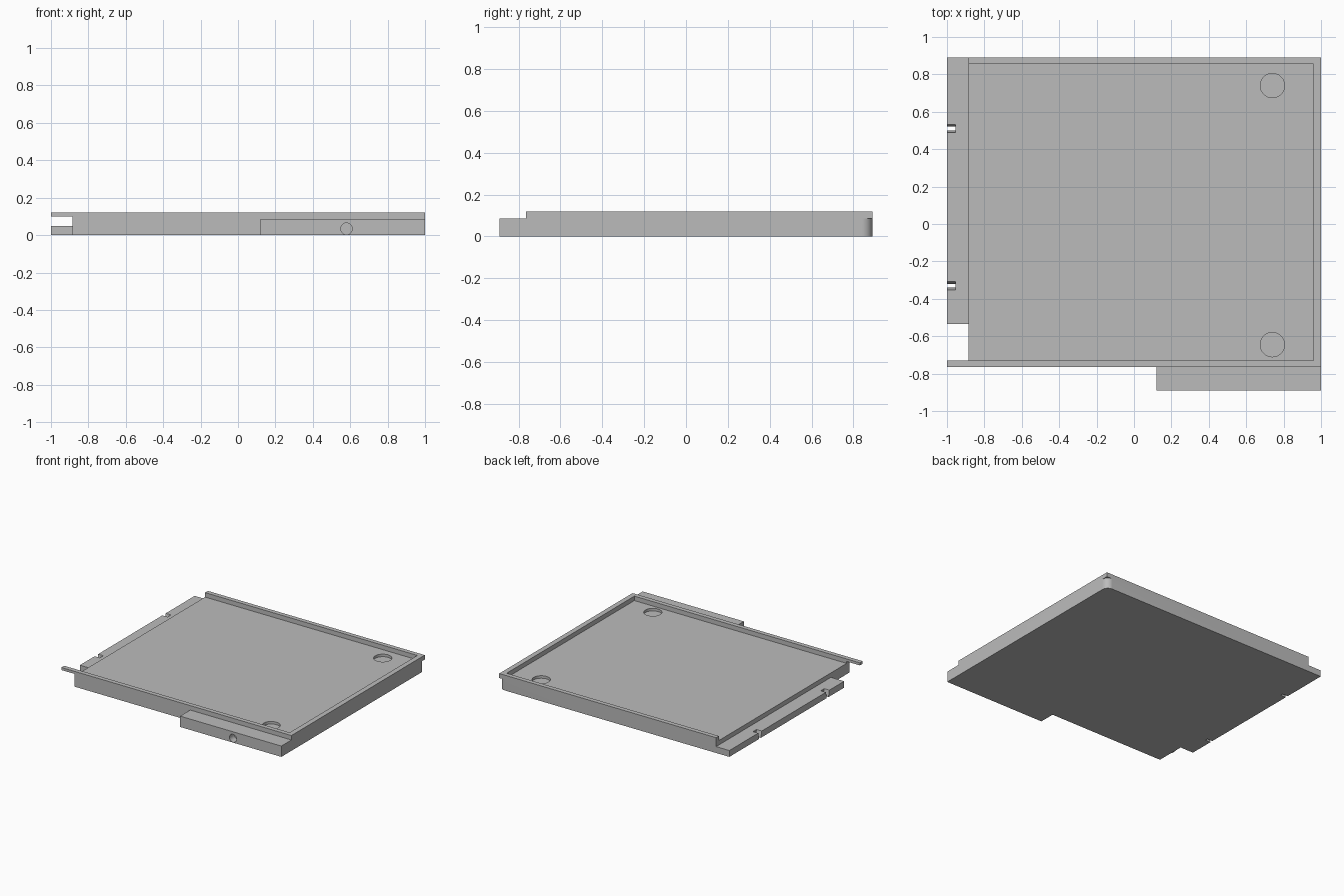
import bpy
import bmesh
from math import cos, sin, pi, radians
from mathutils import Matrix

cube = bpy.data.objects.get("Cube")
if cube:
    bpy.data.objects.remove(cube, do_unlink=True)

grey = bpy.data.materials.new("plain grey")
grey.use_nodes = True
colour = (0.5, 0.5, 0.5, 1)
grey.diffuse_color = colour
grey.node_tree.nodes["Principled BSDF"].inputs["Base Color"].default_value = colour

# Main levels and plan limits
LEFT, WALL, RIGHT = -1.0, -0.885, 1.0
FRONT, RAIL, BACK = -0.89, -0.765, 0.89
FLOOR, TOP, LEDGE = 0.085, 0.12, 0.05


def finish(name, bm):
    bmesh.ops.recalc_face_normals(bm, faces=bm.faces)
    mesh = bpy.data.meshes.new(name)
    bm.to_mesh(mesh)
    bm.free()
    mesh.materials.append(grey)
    obj = bpy.data.objects.new(name, mesh)
    bpy.context.collection.objects.link(obj)
    return obj


def prism(name, outline, z0, z1):
    """Extrude a plan outline between two heights."""
    bm = bmesh.new()
    face = bm.faces.new([bm.verts.new((x, y, z0)) for x, y in outline])
    out = bmesh.ops.extrude_face_region(bm, geom=[face])
    verts = [v for v in out["geom"] if isinstance(v, bmesh.types.BMVert)]
    bmesh.ops.translate(bm, verts=verts, vec=(0, 0, z1 - z0))
    return finish(name, bm)


def box(name, x0, x1, y0, y1, z0, z1):
    return prism(name, [(x0, y0), (x1, y0), (x1, y1), (x0, y1)], z0, z1)


def cylinder(name, radius, depth, centre, axis="Z"):
    bm = bmesh.new()
    turn = Matrix.Rotation(pi / 2, 4, "X") if axis == "Y" else Matrix()
    bmesh.ops.create_cone(bm, cap_ends=True, segments=48, radius1=radius,
                          radius2=radius, depth=depth,
                          matrix=Matrix.Translation(centre) @ turn)
    return finish(name, bm)


def combine(target, tool, operation):
    mod = target.modifiers.new(operation, "BOOLEAN")
    mod.operation, mod.object, mod.solver = operation, tool, "EXACT"
    bpy.context.view_layer.objects.active = target
    bpy.ops.object.modifier_apply(modifier=mod.name)
    bpy.data.objects.remove(tool, do_unlink=True)


# Base slab with one rounded back corner
r = 0.05
corner = [(RIGHT - r + r * cos(a), BACK - r + r * sin(a))
          for a in (pi / 2 * i / 12 for i in range(13))]
tray = prism("tray", [(WALL, RAIL), (RIGHT, RAIL)] + corner + [(WALL, BACK)], 0, FLOOR)

# Raised rim on three sides, open on the left
rim = prism("rim", [(WALL, RAIL), (RIGHT, RAIL), (RIGHT, BACK), (WALL, BACK),
                    (WALL, 0.855), (0.96, 0.855), (0.96, -0.73), (WALL, -0.73)],
            FLOOR, TOP)
combine(tray, rim, "UNION")

# Front rail arm, low left ledge and front block
combine(tray, box("rail_arm", LEFT, WALL, RAIL, -0.73, 0.10, TOP), "UNION")
combine(tray, box("side_ledge", LEFT, WALL, -0.535, BACK, 0, LEDGE), "UNION")
combine(tray, box("front_block", 0.12, RIGHT, FRONT, RAIL, 0, FLOOR), "UNION")

# Shallow round pockets in the floor
for y in (-0.645, 0.74):
    combine(tray, cylinder("pocket", 0.065, 0.04, (0.74, y, FLOOR)), "DIFFERENCE")

# Blind hole in the front block
combine(tray, cylinder("blind_hole", 0.031, 0.12, (0.58, FRONT, 0.034), "Y"), "DIFFERENCE")

# Tapered notches in the ledge, narrower at the bottom
for y in (-0.33, 0.51):
    bm = bmesh.new()
    bmesh.ops.create_cube(bm, size=1)
    for v in bm.verts:
        upper = v.co.z > 0
        half = 0.022 if upper else 0.01
        v.co = (-0.955 if v.co.x > 0 else -1.05,
                y + (half if v.co.y > 0 else -half),
                LEDGE + 0.002 if upper else -0.002)
    combine(tray, finish("notch", bm), "DIFFERENCE")

# Smooth the round walls, keep the edges sharp
bpy.ops.object.select_all(action="DESELECT")
tray.select_set(True)
bpy.context.view_layer.objects.active = tray
bpy.ops.object.shade_smooth_by_angle(angle=radians(30))
